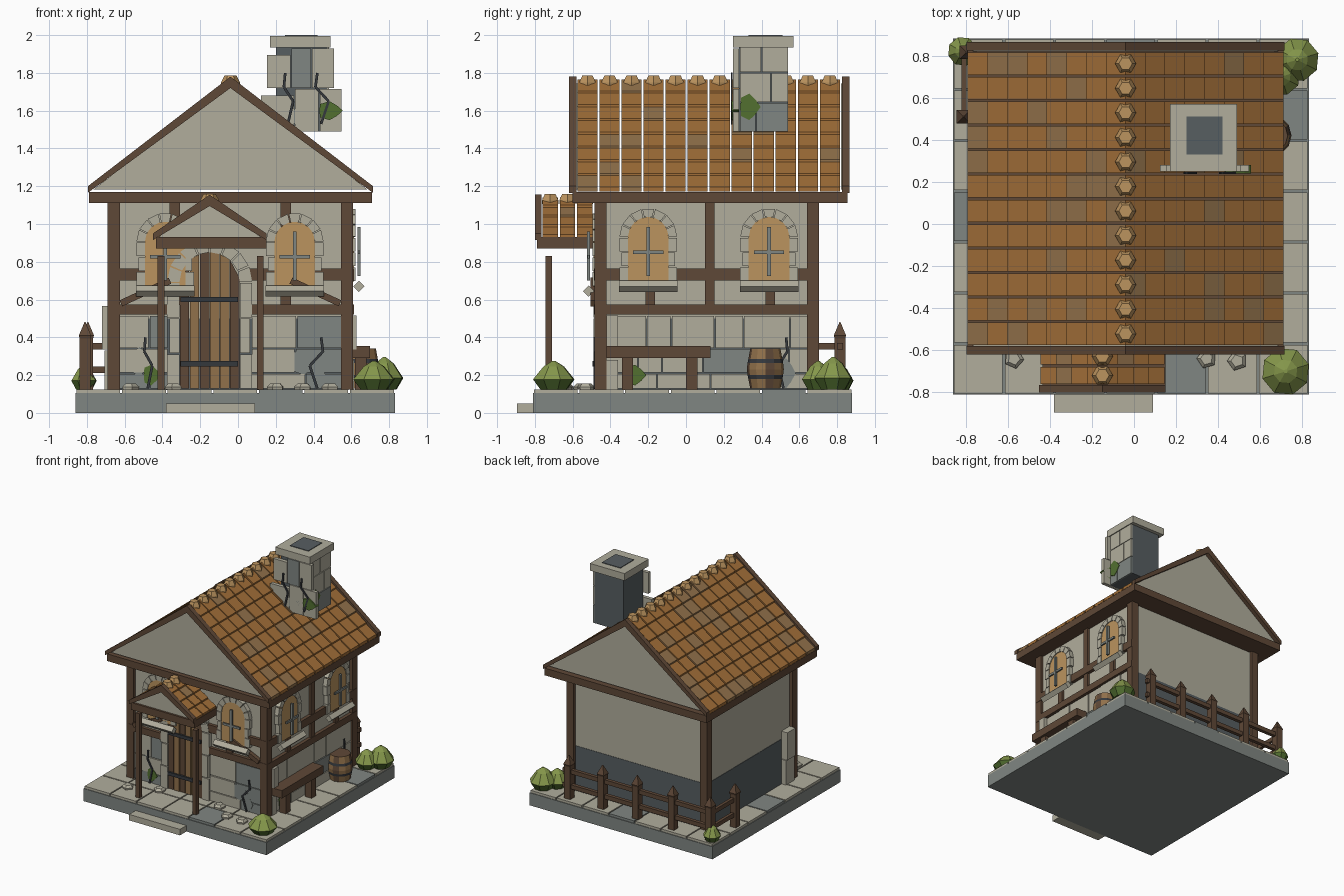
import bpy, bmesh, math, random
from mathutils import Vector

if "Cube" in bpy.data.objects:
    bpy.data.objects.remove(bpy.data.objects["Cube"])

random.seed(4)
COLORS = {
    "pale_stone": (.44, .42, .335), "mid_grey": (.216, .238, .223), "dark_grey": (.095, .112, .12),
    "wood": (.114, .065, .038), "clay_tile": (.36, .158, .04), "faded_tile": (.285, .165, .07),
    "warm_tan": (.50, .295, .114), "iron": (.036, .04, .046),
    "leaf_green": (.235, .31, .07), "deep_green": (.085, .16, .03)}
MATS = {}
for n, c in COLORS.items():
    MATS[n] = bpy.data.materials.new(n)
    MATS[n].diffuse_color = (*c, 1)

# (u, w, depth) to world for each building plane
FRONT = lambda u, w, d: (u, -.46 - d, w)
RIGHT = lambda u, w, d: (.585 + d, u, w)
CHIM = lambda u, w, d: (u, .28 - d, w)
CHIM_R = lambda u, w, d: (.47 + d, u, w)
PLAN = lambda u, w, d: (u, w, d)
SECTION = lambda u, w, d: (u, d, w)


class Part:
    def __init__(self, name):
        self.name, self.bm, self.slots = name, bmesh.new(), []

    def slot(self, mat):
        if mat not in self.slots:
            self.slots.append(mat)
        return self.slots.index(mat)

    def prism(self, pts, d0, d1, mat, plane=PLAN):
        a = [self.bm.verts.new(plane(u, w, d0)) for u, w in pts]
        b = [self.bm.verts.new(plane(u, w, d1)) for u, w in pts]
        fs = [self.bm.faces.new(a), self.bm.faces.new(b)]
        for i in range(len(a)):
            j = (i + 1) % len(a)
            fs.append(self.bm.faces.new((a[i], a[j], b[j], b[i])))
        for f in fs:
            f.material_index = self.slot(mat)

    def rect(self, u0, u1, w0, w1, d0, d1, mat, plane=PLAN):
        self.prism([(u0, w0), (u1, w0), (u1, w1), (u0, w1)], d0, d1, mat, plane)

    def bar(self, p, q, width, d0, d1, mat, plane):
        p, q = Vector(p), Vector(q)
        n = (q - p).normalized().orthogonal() * width / 2
        self.prism([p + n, q + n, q - n, p - n], d0, d1, mat, plane)

    def lathe(self, prof, n, c, mat_of, turn=0):
        rings = [[self.bm.verts.new((c[0] + r * math.cos(turn + 2 * math.pi * i / n),
                                     c[1] + r * math.sin(turn + 2 * math.pi * i / n), c[2] + z))
                  for i in range(n)] for r, z in prof]
        for k in range(len(rings) - 1):
            for i in range(n):
                j = (i + 1) % n
                f = self.bm.faces.new((rings[k][i], rings[k][j], rings[k + 1][j], rings[k + 1][i]))
                f.material_index = self.slot(mat_of(k, i))
        for k, ring in ((0, rings[0]), (len(rings) - 2, rings[-1])):
            self.bm.faces.new(ring).material_index = self.slot(mat_of(k, 0))

    def done(self):
        bmesh.ops.recalc_face_normals(self.bm, faces=self.bm.faces)
        me = bpy.data.meshes.new(self.name)
        self.bm.to_mesh(me)
        self.bm.free()
        for m in self.slots:
            me.materials.append(MATS[m])
        bpy.context.collection.objects.link(bpy.data.objects.new(self.name, me))


# Base, paving and doorstep
p = Part("base")
p.rect(-.86, .83, -.81, .88, 0, .105, "mid_grey")
p.rect(-.38, .09, -.895, -.81, 0, .05, "pale_stone")
p.done()
p = Part("paving")
g = 1.69 / 7
for i in range(7):
    for j in range(7):
        x, y = -.86 + i * g, -.81 + j * g
        grey = (i, j) in ((0, 3), (4, 0), (6, 5), (3, 6))
        p.rect(x + .005, x + g - .005, y + .005, y + g - .005, .1, .125, "mid_grey" if grey else "pale_stone")
p.done()

# Walls
p = Part("walls")
p.rect(-.665, .585, -.46, .68, .5, 1.12, "pale_stone")
p.rect(-.668, .585, -.46, .683, .12, .5, "dark_grey")
p.done()

# Masonry on the front and right, leaving the doorway open
p = Part("masonry")
for plane, spans in ((FRONT, ((-.63, -.37), (.07, .55))), (RIGHT, ((-.43, .65),))):
    for a, b in spans:
        for w0, w1 in ((.125, .21), (.21, .34), (.34, .515)):
            u = a
            while u < b - .01:
                e = u + random.uniform(.12, .3)
                e = b if b - e < .09 else e
                m = "mid_grey" if random.random() < .2 else "pale_stone"
                p.rect(u + .003, e - .003, w0 + .003, w1 - .003, 0, random.uniform(.012, .018), m, plane)
                u = e
p.done()
p = Part("corner_stones")
for w0, w1, e in ((.125, .33, 0), (.335, .565, .012)):
    p.rect(-.72 + .012 - e, -.66, -.42, -.31, w0, w1, "pale_stone")
    p.rect(.58, .615 + e, -.42, -.36, w0, w1 - .05, "pale_stone")
p.done()

# Timber frame
p = Part("timber_frame")
for x in (-.69, .545):
    for y in (-.485, .64):
        p.rect(x, x + .065, y, y + .065, .125, 1.12, "wood")
for w0, w1 in ((.52, .575), (.70, .765)):
    p.rect(-.68, -.37, w0, w1, -.01, .028, "wood", FRONT)
    p.rect(.05, .6, w0, w1, -.01, .028, "wood", FRONT)
    p.rect(-.47, .7, w0, w1, -.01, .028, "wood", RIGHT)
for u in (-.335, .253):
    p.rect(u - .027, u + .027, .57, 1.12, -.01, .018, "wood", FRONT)
p.rect(.1, .15, .57, 1.12, -.01, .022, "wood", RIGHT)
for u in (-.19, .445):
    p.rect(u - .025, u + .025, .57, .7, -.01, .02, "wood", RIGHT)
for s in (-1, 1):
    p.bar((-.04 + s * .58, .58), (-.04 + s * .32, .70), .035, .01, .045, "wood", FRONT)
p.done()


# Arched surround: voussoirs plus jamb blocks
def surround(p, u, base, spring, r, R, d, plane, n=7):
    for k in range(n):
        a, b = math.pi * k / n + .02, math.pi * (k + 1) / n - .02
        p.prism([(u + q * math.cos(t), spring + q * math.sin(t)) for q, t in ((r, a), (R, a), (R, b), (r, b))],
                0, d, "pale_stone", plane)
    h = (spring - base) / 3
    for k in range(3):
        for s in (-1, 1):
            o = R - .012 * (k % 2)
            p.rect(*sorted((u + s * r, u + s * o)), base + k * h + .003, base + k * h + h - .003, 0, d, "pale_stone", plane)


# Windows
for name, plane, u, z in (("front_window_left", FRONT, -.385, .67), ("front_window_right", FRONT, .30, .67),
                          ("side_window_front", RIGHT, -.20, .695), ("side_window_back", RIGHT, .44, .695)):
    p = Part(name)
    sp = z + .235
    arc = [(u + .108 * math.cos(math.pi * k / 8), sp + .108 * math.sin(math.pi * k / 8)) for k in range(9)]
    p.prism([(u - .108, z), (u + .108, z)] + arc, 0, .029, "warm_tan", plane)
    surround(p, u, z, sp, .108, .153, .036, plane)
    p.rect(u - .01, u + .01, z + .03, z + .29, .048, .064, "mid_grey", plane)
    p.rect(u - .08, u + .08, z + .147, z + .165, .05, .062, "mid_grey", plane)
    # Diamond-section sill
    p.prism([(.025, z - .025), (.055, z - .055), (.085, z - .025), (.055, z + .005)], u - .155, u + .155, "pale_stone",
            lambda a, b, c, pl=plane: pl(c, b, a))
    p.done()

# Door with planks and hinges
p = Part("door")
for k in range(6):
    x0, x1 = -.31 + k * .32 / 6 + .002, -.31 + (k + 1) * .32 / 6 - .002
    top = [.69 + math.sqrt(max(0, .16 ** 2 - (x + .15) ** 2)) for x in (x0, x1)]
    p.prism([(x0, .13), (x1, .13), (x1, top[1]), (x0, top[0])], 0, .02 + .004 * (k % 2),
            "wood" if k in (0, 2, 5) else "faded_tile", FRONT)
for w in (.26, .60):
    p.rect(-.305, 0, w - .014, w + .014, .02, .036, "iron", FRONT)
p.done()
p = Part("door_surround")
surround(p, -.15, .125, .69, .16, .225, .03, FRONT, 8)
p.done()


# Tiled roof with rake boards, gables and ridge caps
def roof(name, cx, half, apex, slope, y0, y1, strips, rows, rakes, gables):
    z = lambda s: apex - slope * s
    p = Part(name + "_tiles")
    dy, ds = (y1 - y0) / strips, half / rows
    for i in range(strips):
        for k in range(rows):
            for side in (-1, 1):
                a, b = k * ds, (k + 1) * ds
                m = "faded_tile" if random.random() < .15 else "clay_tile"
                pts = [(a, z(a)), (b, z(b) + .012), (b, z(b) - .012), (a, z(a) - .022)]
                p.prism([(cx + side * s, w) for s, w in pts], y0 + i * dy + .005, y0 + (i + 1) * dy - .005, m, SECTION)
    p.done()
    p = Part(name + "_ridge_caps")
    for i in range(strips):
        p.lathe([(.05, 0), (.05, .02), (.032, .055)], 6, (cx, y0 + (i + .5) * dy, apex - .035), lambda k, i: "warm_tan")
    p.done()
    p = Part(name + "_rake_boards")
    for a, b in rakes:
        for s in (-1, 1):
            h = half + .005
            p.prism([(cx, apex + .015), (cx + s * h, z(h) + .02), (cx + s * h, z(h) - .015),
                     (cx, apex - .045)], a, b, "wood", SECTION)
    p.done()
    p = Part(name + "_gables")
    h = half - .025
    for a, b in gables:
        p.prism([(cx - h, z(h) - .02), (cx + h, z(h) - .02), (cx, apex - .02)], a, b, "pale_stone", SECTION)
    p.done()


roof("main_roof", -.04, .75, 1.765, .775, -.58, .82, 12, 8, ((-.62, -.58), (.825, .865)), ((-.585, -.575), (.82, .83)))
roof("porch_roof", -.15, .295, 1.14, .70, -.765, -.49, 3, 4, ((-.80, -.765),), ((-.775, -.765),))
p = Part("eaves_frame")
p.rect(-.79, .71, -.60, .855, 1.11, 1.17, "wood")
p.done()

# Porch beams and posts
p = Part("porch_frame")
p.rect(-.435, .15, -.79, -.48, .87, .93, "wood")
for x in (-.425, .1):
    p.rect(x, x + .035, -.745, -.71, .125, .83, "wood")
p.done()

# Chimney
p = Part("chimney")
p.rect(.20, .47, .28, .54, 1.49, 1.94, "dark_grey")
p.rect(.17, .49, .25, .57, 1.935, 1.995, "pale_stone")
p.rect(.25, .42, .33, .51, 1.99, 2.0, "dark_grey")
for w0, w1, cuts in ((1.72, 1.93, (.15, .28, .39, .51)), (1.49, 1.715, (.12, .30, .43, .55))):
    for k in range(3):
        m = "mid_grey" if k == 1 and w0 > 1.6 else "pale_stone"
        p.rect(cuts[k] + .003, cuts[k + 1] - .003, w0, w1 - .035 * (k == 0), 0, .03, m, CHIM)
for k, (w0, w1) in enumerate(((1.49, 1.64), (1.645, 1.80), (1.805, 1.935))):
    c = (.37, .45, .40)[k]
    p.rect(.285, c - .003, w0, w1, 0, .012, "mid_grey" if k == 0 else "pale_stone", CHIM_R)
    p.rect(c + .003, .54, w0, w1, 0, .012, "mid_grey" if k == 0 else "pale_stone", CHIM_R)
p.done()

# Wear: cracks, worn patches and ivy as thin plates
p = Part("cracks_and_ivy")
shape = [(0, .27), (.01, .195), (-.06, .12), (-.02, 0)]
for plane, u, w, s, d in ((FRONT, .44, .13, 1, .022), (FRONT, -.49, .13, -.6, .022), (RIGHT, .53, .13, .7, .022),
                          (CHIM, .25, 1.53, -.7, .034), (CHIM, .42, 1.53, -1, .034)):
    pts = [(u + s * a, w + b) for a, b in shape]
    for a, b in zip(pts, pts[1:]):
        p.bar(a, b, .014, d, d + .008, "iron", plane)
blob = lambda u, w, rx, rz: [(u + rx * q * math.cos(t), w + rz * q * math.sin(t))
                             for t, q in ((k * math.pi / 4, 1 - .22 * (k % 3 == 1)) for k in range(8))]
for plane, u, w, rx, rz, d, m in (
        (FRONT, .35, .27, .08, .07, .016, "mid_grey"), (FRONT, .43, .19, .04, .065, .016, "mid_grey"),
        (FRONT, -.52, .27, .05, .08, .016, "mid_grey"), (FRONT, -.46, .20, .05, .055, .022, "deep_green"),
        (RIGHT, .53, .21, .05, .08, .016, "mid_grey"), (RIGHT, -.27, .2, .06, .055, .022, "deep_green"),
        (CHIM, .34, 1.57, .08, .05, .03, "mid_grey"), (CHIM, .485, 1.60, .07, .05, .04, "deep_green"),
        (CHIM_R, .335, 1.62, .06, .07, .016, "deep_green")):
    p.prism(blob(u, w, rx, rz), 0, d, m, plane)
p.done()

# Bench
p = Part("bench")
p.rect(.60, .70, -.42, .13, .29, .355, "wood")
for y in (-.34, 0):
    p.rect(.62, .68, y, y + .06, .12, .29, "wood")
p.done()

# Barrel
p = Part("barrel")
p.lathe([(.08, 0), (.09, .05), (.094, .07), (.098, .10), (.094, .135), (.09, .155), (.08, .21)], 12, (.65, .42, .13),
        lambda k, i: "iron" if k in (1, 4) else ("wood" if i % 3 == 0 else "faded_tile"))
p.done()

# Fence
p = Part("fence")
for x, y in [(x, .815) for x in (.51, .2, -.12, -.45, -.795)] + [(-.81, .51)]:
    p.lathe([(.04, 0), (.04, .27), (.046, .285), (.004, .355)], 4, (x, y, .125), lambda k, i: "wood", math.pi / 4)
for w in (.21, .335):
    p.rect(-.80, .56, .80, .83, w, w + .035, "wood")
    p.rect(-.82, -.795, .48, .82, w, w + .035, "wood")
p.done()

# Bushes
p = Part("bushes")
for x, y, r, h in ((.72, -.70, .115, .15), (.775, .78, .105, .17), (.70, .70, .09, .15), (-.815, .82, .07, .13)):
    p.lathe([(.65 * r, 0), (r, .35 * h), (.5 * r, .8 * h), (.08 * r, h)], 8, (x, y, .125),
            lambda k, i: "deep_green" if k == 0 else "leaf_green", .3)
p.done()

# Loose rocks
p = Part("loose_rocks")
for x, y in ((-.57, -.64), (.345, -.64), (.49, -.65), (-.34, -.55), (.2, -.53)):
    p.lathe([(.045, 0), (.048, .015), (.03, .032)], 5, (x, y, .123), lambda k, i: "pale_stone", x * 9)
p.done()

for m in bpy.data.materials:
    if m.users and not m.is_grease_pencil:
        m.use_nodes = True
        m.node_tree.nodes["Principled BSDF"].inputs["Base Color"].default_value = m.diffuse_color
